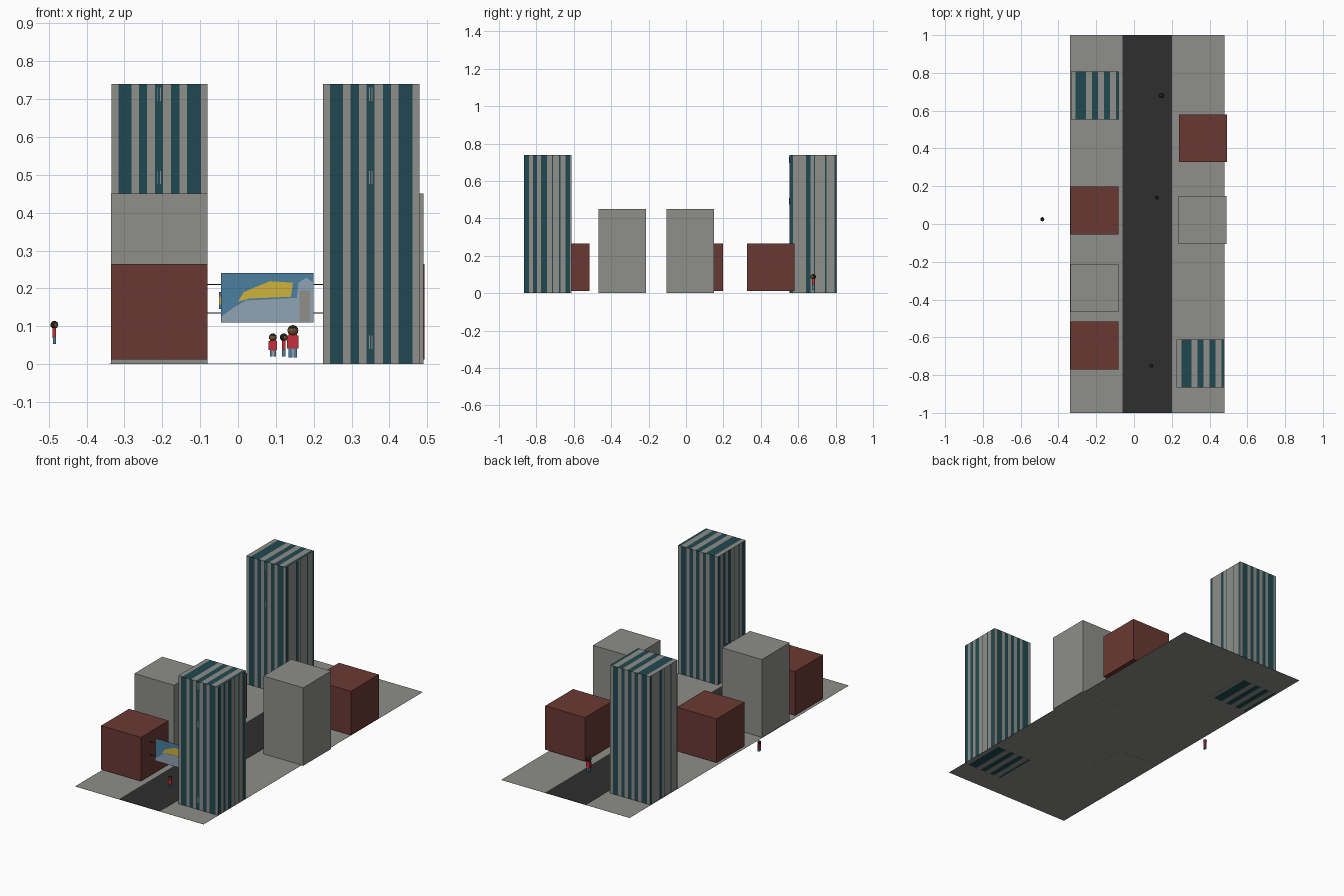
import bpy, bmesh
from mathutils import Vector, Matrix

if "Cube" in bpy.data.objects:
    bpy.data.objects.remove(bpy.data.objects["Cube"], do_unlink=True)


def material(name, rgb):
    lin = [((c / 255 + 0.055) / 1.055) ** 2.4 for c in rgb]
    m = bpy.data.materials.new(name)
    m.use_nodes = True
    m.diffuse_color = (*lin, 1)
    m.node_tree.nodes["Principled BSDF"].inputs["Base Color"].default_value = (*lin, 1)
    return m


GREY = material("concrete grey", (142, 142, 138))
ROAD = material("asphalt", (46, 46, 46))
BRICK = material("brick red", (106, 57, 50))
TEAL = material("glass teal", (33, 73, 81))
BLUE = material("sky blue", (76, 126, 160))
PALE = material("pale blue", (144, 164, 178))
YELLOW = material("yellow", (205, 178, 60))
SHIRT = material("shirt red", (200, 45, 60))
HAIR = material("hair black", (32, 27, 22))
SKIN = material("skin brown", (112, 80, 48))


def finish(name, bm, mats):
    me = bpy.data.meshes.new(name)
    bm.to_mesh(me)
    bm.free()
    for m in mats:
        me.materials.append(m)
    ob = bpy.data.objects.new(name, me)
    bpy.context.collection.objects.link(ob)
    return ob


def add_box(bm, lo, hi, mat=0):
    lo, hi = Vector(lo), Vector(hi)
    size = hi - lo
    mtx = Matrix.Translation((lo + hi) / 2) @ Matrix.Diagonal((*size, 1))
    for v in bmesh.ops.create_cube(bm, size=1, matrix=mtx)["verts"]:
        for f in v.link_faces:
            f.material_index = mat


def box(name, lo, hi, mat):
    bm = bmesh.new()
    add_box(bm, lo, hi)
    return finish(name, bm, [mat])


def plate(name, points, y, mat):
    # flat upright panel in the xz plane facing the front
    bm = bmesh.new()
    bm.faces.new([bm.verts.new((x, y, z)) for x, z in points])
    return finish(name, bm, [mat])


def rect(x0, x1, z0, z1):
    return [(x0, z0), (x1, z0), (x1, z1), (x0, z1)]


# Ground and road
box("pavement", (-0.34, -1, 0.0005), (0.48, 1, 0.001), GREY)
box("road", (-0.06, -1, 0.001), (0.2, 1, 0.002), ROAD)

# Plain buildings
W = 0.254
for i, (x, y) in enumerate([(-0.335, -0.77), (-0.335, -0.055), (0.238, 0.327)]):
    box(f"brick_building_{i + 1}", (x, y, 0.012), (x + W, y + W, 0.265), BRICK)
for i, (x, y) in enumerate([(-0.335, -0.467), (0.236, -0.105)]):
    box(f"grey_building_{i + 1}", (x, y, 0), (x + W, y + W, 0.45), GREY)

# Striped towers: each side is split into alternating grey and glass strips
WIDE = [0.07, 0.205, 0.285, 0.37, 0.45, 0.535, 0.62, 0.705, 0.785, 0.93]
ROOF = [0.1, 0.315, 0.44, 0.565, 0.69, 0.815, 0.94, 0.99]
NARROW = [0, 0.1, 0.19, 0.27, 0.36, 0.48, 0.59, 0.61, 0.74, 0.77, 0.87, 0.97]
SPARSE = [0, 0.08, 0.35, 0.44, 0.52, 0.54, 0.75, 0.78, 0.95, 0.98]


def strip_side(bm, origin, u, v, cuts):
    origin, u, v = Vector(origin), Vector(u), Vector(v)
    marks = [0] + cuts + [1]
    for i, (a, b) in enumerate(zip(marks, marks[1:])):
        if b > a:
            pts = [origin + u * a, origin + u * b, origin + u * b + v, origin + u * a + v]
            bm.faces.new([bm.verts.new(p) for p in pts]).material_index = i % 2


def tower(name, x, y, side):
    h = 0.74
    bm = bmesh.new()
    dx, dy, dz = (W, 0, 0), (0, W, 0), (0, 0, h)
    back = (-W, 0, 0)
    left = (0, -W, 0)
    strip_side(bm, (x, y, 0), dx, dz, WIDE)
    strip_side(bm, (x + W, y, 0), dy, dz, side)
    strip_side(bm, (x + W, y + W, 0), back, dz, WIDE)
    strip_side(bm, (x, y + W, 0), left, dz, side)
    strip_side(bm, (x, y, h), dx, dy, ROOF)
    strip_side(bm, (x + W, y, 0), back, dy, ROOF)
    # small pale window bars on the middle glass strip
    for z in (0.04, 0.475, 0.695):
        for off in (0.121, 0.128):
            add_box(bm, (x + off, y - 0.001, z), (x + off + 0.002, y, z + 0.035))
    finish(name, bm, [GREY, TEAL])


tower("front_tower", 0.225, -0.866, NARROW)
tower("back_tower", -0.334, 0.553, SPARSE)

# Billboard hung across the road
Y = -0.69
plate("billboard_sky", rect(-0.045, 0.2, 0.11, 0.24), Y, BLUE)
plate("billboard_lower", [(-0.045, 0.11), (0.2, 0.11), (0.2, 0.215), (0.18, 0.228), (0.16, 0.215),
      (0.155, 0.175), (0.02, 0.168), (-0.01, 0.15), (-0.045, 0.125)], Y - 0.001, PALE)
plate("billboard_shape", [(0.0, 0.165), (0.03, 0.173), (0.14, 0.178), (0.145, 0.215),
      (0.085, 0.219), (0.05, 0.205), (0.015, 0.19)], Y - 0.002, YELLOW)
plate("billboard_column", rect(0.163, 0.19, 0.113, 0.195), Y - 0.002, GREY)
for name, z in (("upper", 0.21), ("lower", 0.135)):
    box(f"{name}_billboard_rail", (-0.081, Y + 0.001, z - 0.0015), (0.226, Y + 0.003, z + 0.0015), ROAD)

# Small sign behind the billboard
plate("small_sign", rect(-0.05, 0.03, 0.145, 0.19), Y + 0.02, BLUE)
plate("small_sign_shape", rect(-0.05, 0.02, 0.157, 0.178), Y + 0.019, YELLOW)


# Pedestrians: legs, shirt, arms and a head whose front is the face
def person(name, x, y, z, h, turned):
    bm = bmesh.new()
    for s in (-1, 1):
        a, b = sorted((s * 0.02, s * 0.13))
        add_box(bm, (a, -0.07, 0), (b, 0.07, 0.28), 1)
        a, b = sorted((s * 0.13, s * 0.18))
        add_box(bm, (a, -0.05, 0.36), (b, 0.05, 0.68), 0)
        add_box(bm, (a, -0.05, 0.28), (b, 0.05, 0.36), 3)
    add_box(bm, (-0.13, -0.08, 0.27), (0.13, 0.08, 0.7), 0)
    head = bmesh.ops.create_uvsphere(bm, u_segments=12, v_segments=8, radius=0.17,
                                     matrix=Matrix.Translation((0, 0, 0.83)))
    for f in {f for v in head["verts"] for f in v.link_faces}:
        c = f.calc_center_median()
        f.material_index = 3 if c.y < -0.03 and c.z < 0.88 else 2
    ob = finish(name, bm, [SHIRT, BLUE, HAIR, SKIN])
    ob.location = (x, y, z)
    ob.scale = (h, h, h)
    ob.rotation_euler.z = turned


person("pedestrian_1", 0.145, 0.68, 0.018, 0.085, 0)
person("pedestrian_2", 0.092, -0.75, 0.02, 0.061, 0)
person("pedestrian_3", 0.121, 0.14, 0.02, 0.061, 1.57)
person("pedestrian_4", -0.485, 0.025, 0.053, 0.061, 1.57)
